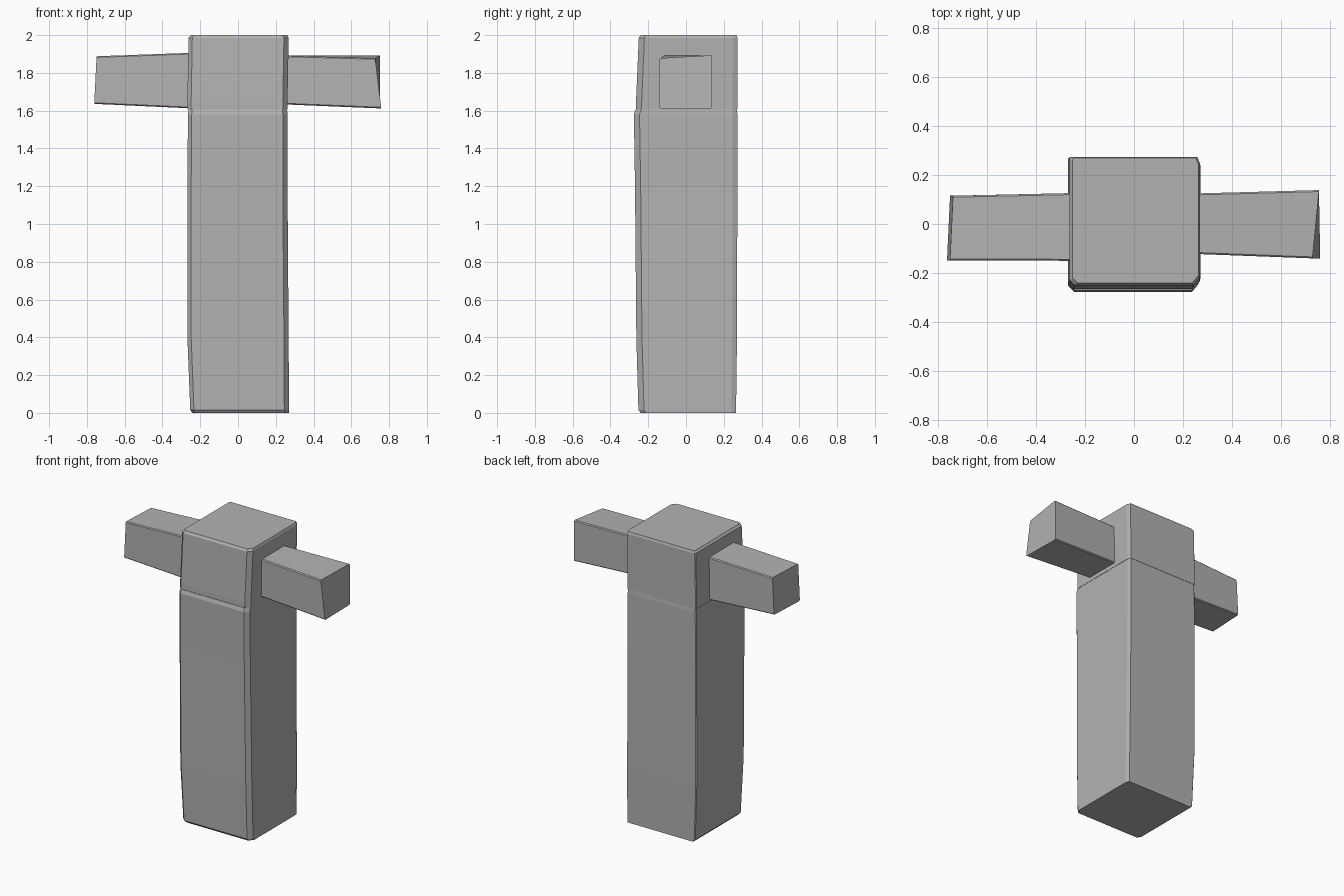
import bpy, bmesh

cube = bpy.data.objects.get("Cube")
if cube:
    bpy.data.objects.remove(cube, do_unlink=True)

grey = bpy.data.materials.new("plain_grey")
grey.use_nodes = True
colour = (0.45, 0.45, 0.45, 1)
grey.diffuse_color = colour
grey.node_tree.nodes["Principled BSDF"].inputs["Base Color"].default_value = colour


def outline(u0, u1, v0, v1, cuts):
    """Rectangle with its four corners cut, each by its own (u, v) amount."""
    corners = [(u0, v0, 1, 1), (u1, v0, -1, 1), (u1, v1, -1, -1), (u0, v1, 1, -1)]
    points = []
    for i, ((u, v, su, sv), (cu, cv)) in enumerate(zip(corners, cuts)):
        pair = [(u, v + sv * cv), (u + su * cu, v)]
        points += pair if i % 2 == 0 else pair[::-1]
    return points


def loft(name, sections, cuts, place):
    """Skin a run of cut rectangles; place maps (u, v, w) to x, y, z."""
    bm = bmesh.new()
    rings = [[bm.verts.new(place(u, v, w)) for u, v in outline(*rect, cuts)]
             for w, *rect in sections]
    for a, b in zip(rings, rings[1:]):
        for i in range(len(a)):
            j = (i + 1) % len(a)
            bm.faces.new((a[i], a[j], b[j], b[i]))
    bm.faces.new(rings[0][::-1])
    bm.faces.new(rings[-1])
    bmesh.ops.recalc_face_normals(bm, faces=bm.faces)
    mesh = bpy.data.meshes.new(name)
    bm.to_mesh(mesh)
    bm.free()
    mesh.materials.append(grey)
    obj = bpy.data.objects.new(name, mesh)
    bpy.context.collection.objects.link(obj)
    return obj


def upright(u, v, w):
    return (u, v, w)


def sideways(u, v, w):
    return (w, u, v)


# Tall body, bulging a little at the front
post_cuts = [(0.02, 0.02), (0.025, 0.03), (0.01, 0.025), (0.005, 0.005)]
loft("body", [(0, -0.24, 0.27, -0.24, 0.265),
              (0.015, -0.253, 0.27, -0.252, 0.265),
              (0.4, -0.268, 0.268, -0.263, 0.27),
              (1.2, -0.268, 0.262, -0.27, 0.272),
              (1.58, -0.265, 0.262, -0.276, 0.272),
              (1.605, -0.262, 0.26, -0.268, 0.27)], post_cuts, upright)

# Head block with worn top edges
head = loft("head", [(1.605, -0.268, 0.262, -0.265, 0.272),
                     (1.64, -0.268, 0.262, -0.265, 0.272),
                     (1.985, -0.262, 0.268, -0.25, 0.273),
                     (2.0, -0.25, 0.262, -0.24, 0.268)], post_cuts, upright)

# Arms, each a slightly crooked bar ending in a slanted face
arm_cuts = [(0.006, 0.006)] * 4
left_arm = loft("left_arm", [(0.2, -0.12, 0.123, 1.635, 1.893),
                             (0.745, -0.14, 0.138, 1.612, 1.893)],
                arm_cuts, sideways)
right_arm = loft("right_arm", [(-0.2, -0.15, 0.127, 1.61, 1.908),
                               (-0.757, -0.148, 0.115, 1.636, 1.888)],
                 arm_cuts, sideways)

# Lean the arm ends: lower front edge reaches out, upper front edge pulls in
for vert in left_arm.data.vertices:
    if vert.co.x > 0.5:
        low = vert.co.z < 1.75
        front = vert.co.y < 0
        vert.co.x += (0.013 if low else -0.018) if front else 0.008
        if not low and front:
            vert.co.z -= 0.015
for vert in right_arm.data.vertices:
    if vert.co.x < -0.5:
        vert.co.x += 0.008 if vert.co.z > 1.75 else -0.004
        if vert.co.y > 0:
            vert.co.x += 0.012
